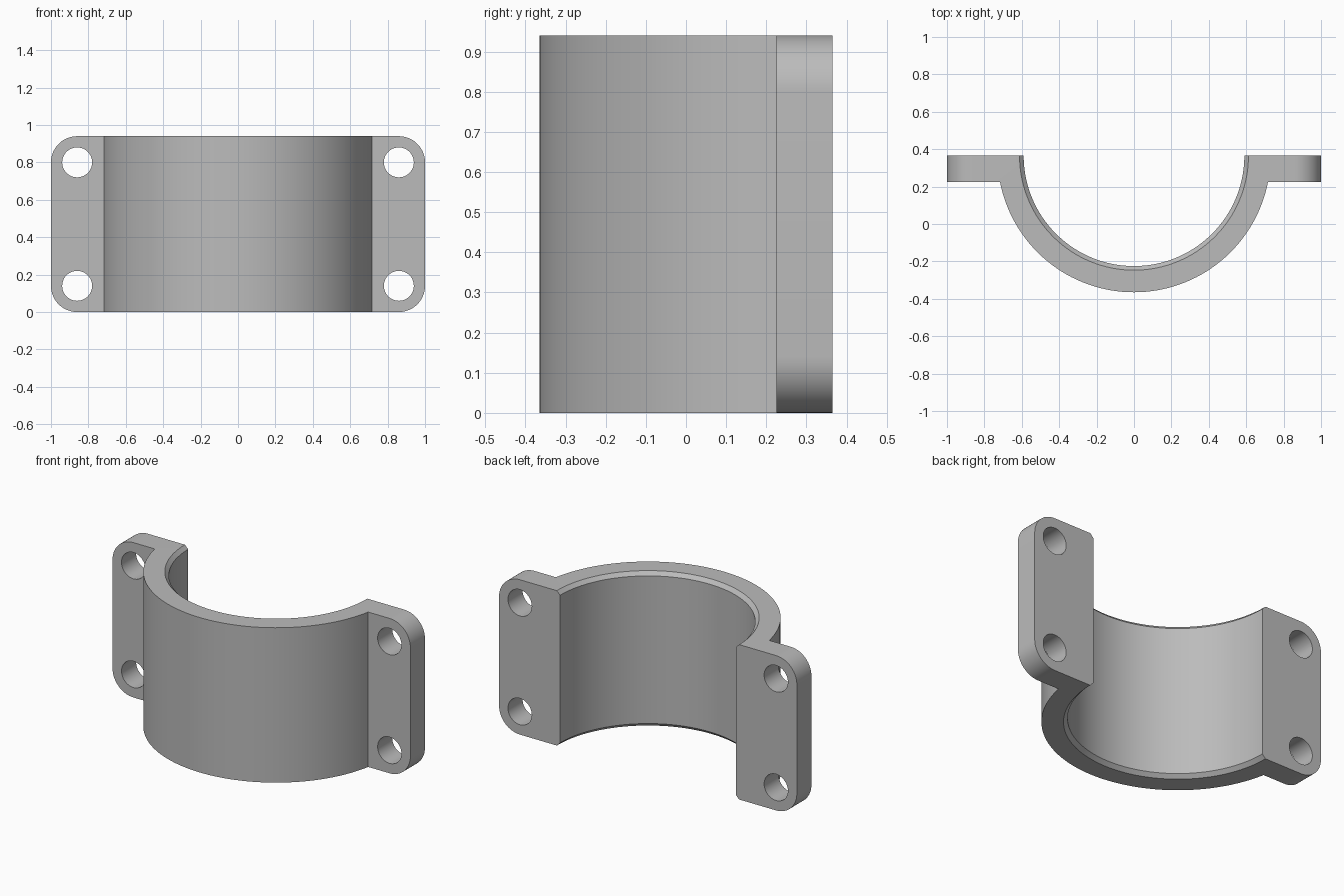
import bpy, bmesh, math
from mathutils import Matrix

cube = bpy.data.objects.get("Cube")
if cube:
    bpy.data.objects.remove(cube, do_unlink=True)

HEIGHT, BACK, FRONT = 0.94, 0.365, 0.225   # clamp height, flange faces in y
OUTER, BORE, CHAMFER = 0.73, 0.59, 0.022
CORNER, HOLE = 0.14, 0.08
SEGMENTS = 128

grey = bpy.data.materials.new("metal grey")
grey.use_nodes = True
colour = (0.5, 0.5, 0.5, 1)
grey.diffuse_color = colour
grey.node_tree.nodes["Principled BSDF"].inputs["Base Color"].default_value = colour


def add_object(name, bm):
    bmesh.ops.recalc_face_normals(bm, faces=bm.faces)
    mesh = bpy.data.meshes.new(name)
    bm.to_mesh(mesh)
    bm.free()
    mesh.materials.append(grey)
    obj = bpy.data.objects.new(name, mesh)
    bpy.context.collection.objects.link(obj)
    return obj


def cut(target, cutter):
    mod = target.modifiers.new(cutter.name, 'BOOLEAN')
    mod.operation, mod.solver, mod.object = 'DIFFERENCE', 'EXACT', cutter
    cutter.hide_render = True
    bpy.context.view_layer.objects.active = target
    bpy.ops.object.modifier_apply(modifier=mod.name)
    bpy.data.objects.remove(cutter, do_unlink=True)


# Half-round body with side flanges, extruded from its plan outline
start = math.asin((BACK - FRONT) / OUTER)
outline = [(1, BACK), (1, FRONT)]
for i in range(65):
    a = start + (math.pi - 2 * start) * i / 64
    outline.append((OUTER * math.cos(a), BACK - OUTER * math.sin(a)))
outline += [(-1, FRONT), (-1, BACK)]
bm = bmesh.new()
base = bm.faces.new([bm.verts.new((x, y, 0)) for x, y in outline])
top = bmesh.ops.extrude_face_region(bm, geom=[base])["geom"]
bmesh.ops.translate(bm, vec=(0, 0, HEIGHT),
                    verts=[v for v in top if isinstance(v, bmesh.types.BMVert)])
bmesh.ops.recalc_face_normals(bm, faces=bm.faces)

# Rounded outer corners of the flanges
corners = [e for e in bm.edges
           if all(abs(v.co.x) > 0.99 for v in e.verts)
           and abs(e.verts[0].co.y - e.verts[1].co.y) > 0.1]
bmesh.ops.bevel(bm, geom=corners, offset=CORNER, offset_type='OFFSET',
                segments=14, profile=0.5, affect='EDGES')
clamp = add_object("half_clamp", bm)

# Bore with a chamfer at both ends
bm = bmesh.new()
over = 0.05
levels = [(-over, BORE + CHAMFER + over), (CHAMFER, BORE),
          (HEIGHT - CHAMFER, BORE), (HEIGHT + over, BORE + CHAMFER + over)]
rings = [[bm.verts.new((r * math.cos(t), BACK + r * math.sin(t), z))
          for t in (math.tau * i / SEGMENTS for i in range(SEGMENTS))]
         for z, r in levels]
for low, high in zip(rings, rings[1:]):
    for i in range(SEGMENTS):
        j = (i + 1) % SEGMENTS
        bm.faces.new((low[i], low[j], high[j], high[i]))
bm.faces.new(rings[0])
bm.faces.new(rings[-1])
cut(clamp, add_object("bore_cutter", bm))

# Four bolt holes
bm = bmesh.new()
for x in (-1 + CORNER, 1 - CORNER):
    for z in (CORNER, HEIGHT - CORNER):
        place = Matrix.Translation((x, (BACK + FRONT) / 2, z)) @ Matrix.Rotation(math.pi / 2, 4, 'X')
        bmesh.ops.create_cone(bm, cap_ends=True, segments=48, radius1=HOLE,
                              radius2=HOLE, depth=0.4, matrix=place)
cut(clamp, add_object("bolt_hole_cutter", bm))

# Smooth curves, crisp edges
bpy.ops.object.select_all(action='DESELECT')
clamp.select_set(True)
bpy.context.view_layer.objects.active = clamp
bpy.ops.object.shade_smooth_by_angle(angle=math.radians(30))
